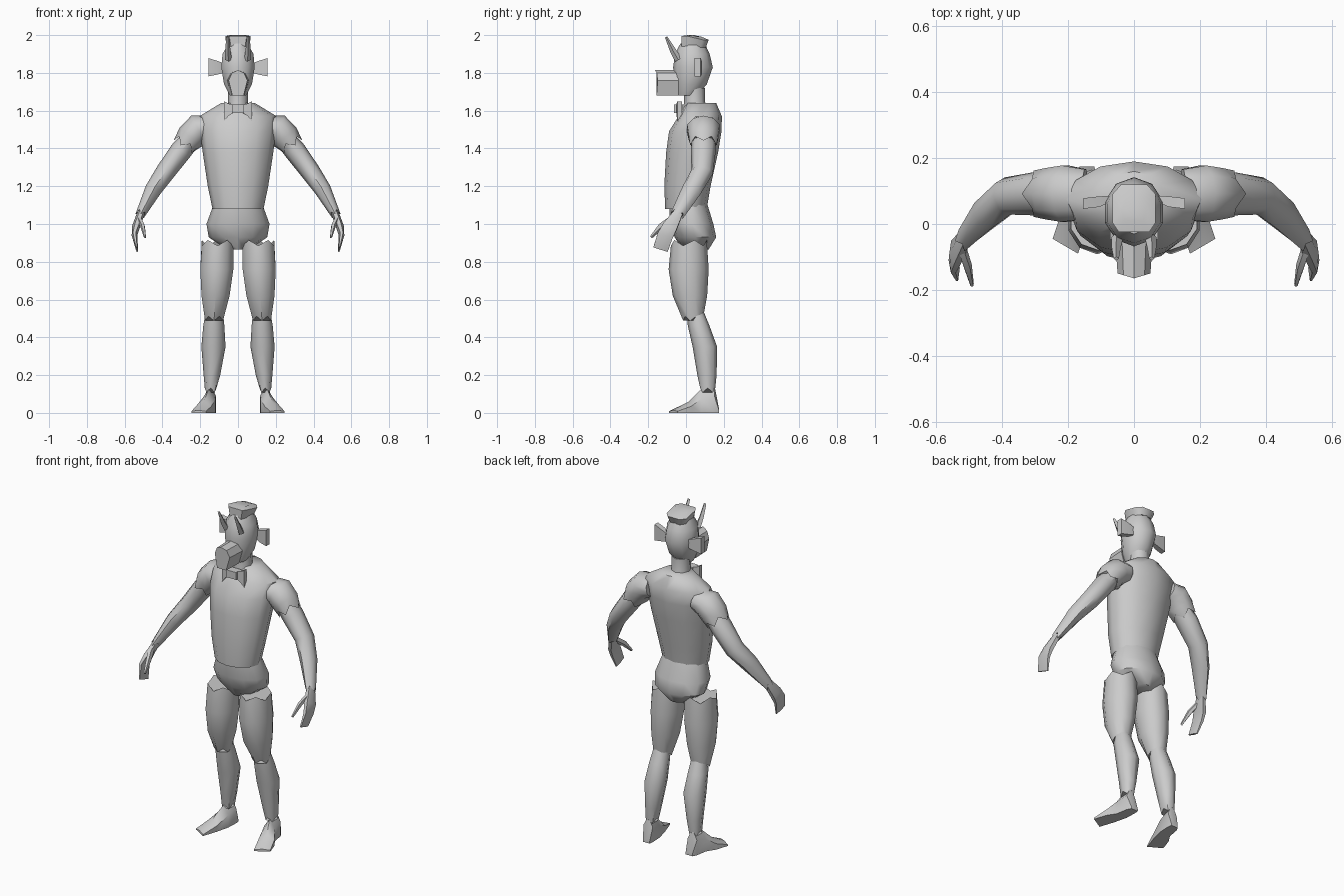
import bpy, bmesh, math
from mathutils import Vector

cube = bpy.data.objects.get("Cube")
if cube:
    bpy.data.objects.remove(cube, do_unlink=True)

GREY = (0.6, 0.6, 0.6, 1)
mat = bpy.data.materials.new("light grey")
mat.use_nodes = True
mat.diffuse_color = GREY
mat.node_tree.nodes["Principled BSDF"].inputs["Base Color"].default_value = GREY


def loft(name, rings, angle=50):
    """Skin a list of equal-length rings and cap both ends."""
    bm = bmesh.new()
    rows = [[bm.verts.new(p) for p in r] for r in rings]
    n = len(rows[0])
    for a, b in zip(rows, rows[1:]):
        for i in range(n):
            j = (i + 1) % n
            bm.faces.new((a[i], a[j], b[j], b[i]))
    bm.faces.new(rows[0])
    bm.faces.new(rows[-1])
    bmesh.ops.recalc_face_normals(bm, faces=bm.faces)
    mesh = bpy.data.meshes.new(name)
    bm.to_mesh(mesh)
    bm.free()
    mesh.materials.append(mat)
    ob = bpy.data.objects.new(name, mesh)
    bpy.context.collection.objects.link(ob)
    bpy.ops.object.select_all(action='DESELECT')
    ob.select_set(True)
    bpy.context.view_layer.objects.active = ob
    bpy.ops.object.shade_smooth_by_angle(angle=math.radians(angle))
    return ob


def oval(z, x, rx, front, back, n=10, jag=0.0):
    """Level ring with its own front and back depth; jag makes a zigzag edge."""
    mid = (front + back) / 2
    ring = []
    for i in range(n):
        t = math.tau * i / n + math.pi / 2
        ring.append(Vector((x + rx * math.cos(t), mid + (back - front) / 2 * math.sin(t),
                            z + jag * (-1) ** i)))
    return ring


def limb(points, n=8, jag=0.0):
    """Rings square to a path of (position, side radius, depth radius)."""
    pos = [Vector(p[0]) for p in points]
    rings = []
    for k, (_, ra, rb) in enumerate(points):
        d = (pos[min(k + 1, len(pos) - 1)] - pos[max(k - 1, 0)]).normalized()
        a = d.cross(Vector((0, 1, 0))).normalized()
        b = d.cross(a)
        shift = jag if k == len(pos) - 1 else 0
        rings.append([pos[k] + a * ra * math.cos(math.tau * i / n)
                      + b * rb * math.sin(math.tau * i / n)
                      + d * shift * (-1) ** i for i in range(n)])
    return rings


def pair(name, rings, angle=50):
    """Make the left part and its mirrored right twin."""
    loft("left_" + name, rings, angle)
    loft("right_" + name, [[(-p[0], p[1], p[2]) for p in r] for r in rings], angle)


# Torso, pelvis and neck
loft("torso", [oval(z, 0, w, f, b, 12) for z, w, f, b in (
    (1.08, .135, -.11, .11), (1.2, .16, -.115, .13), (1.38, .187, -.105, .17),
    (1.49, .2, -.09, .188), (1.57, .205, -.04, .19), (1.64, .09, .0, .16))])
loft("pelvis", [oval(z, 0, w, f, b, 12) for z, w, f, b in (
    (1.115, .125, -.09, .11), (1.0, .167, -.085, .145),
    (.93, .155, -.06, .16), (.865, .06, -.02, .12))])
loft("neck", [oval(1.58, 0, .065, -.02, .12, 8), oval(1.65, 0, .052, -.01, .1, 8),
              oval(1.72, 0, .055, -.01, .1, 8)])

# Head
loft("head", [oval(z, 0, w, f, b) for z, w, f, b in (
    (1.68, .045, -.05, .06), (1.74, .078, -.06, .11), (1.83, .093, -.068, .142),
    (1.9, .086, -.058, .125), (1.955, .055, -.03, .1))])


# Snout, a faceted muzzle with a slightly bowed tip
def muzzle(y, bow, s):
    half = [(0, 1.815), (.032, 1.8), (.05, 1.76), (.03, 1.68)]
    full = half + [(-x, z) for x, z in half[:0:-1]]
    return [(x * s, y + bow * abs(x), z) for x, z in full]


loft("snout", [muzzle(-.04, 0, 1.15), muzzle(-.165, .3, 1)], 40)


# Flat cap, flaring upward
def cap_ring(w, front, back, zf, zb):
    return [(-w * .7, front, zf), (w * .7, front, zf), (w, front + .03, zf), (w, back - .03, zb),
            (w * .6, back, zb), (-w * .6, back, zb), (-w, back - .03, zb), (-w, front + .03, zf)]


loft("cap", [cap_ring(.052, -.025, .105, 1.935, 1.935),
             cap_ring(.066, -.025, .12, 1.995, 1.975),
             cap_ring(.04, .01, .08, 2.0, 1.992)])


# Ears and upright brow horns
def slab(x, y, z, dy, dz):
    return [(x, y - dy, z - dz), (x, y + dy, z - dz), (x, y + dy, z + dz), (x, y - dy, z + dz)]


pair("ear", [slab(.075, .075, 1.825, .01, .025), slab(.105, .068, 1.827, .016, .035),
             slab(.155, .062, 1.83, .016, .048)], 30)
pair("brow_horn", limb([((.05, -.04, 1.87), .018, .02), ((.054, -.07, 1.92), .014, .016),
                        ((.054, -.105, 1.99), .008, .007)], 4), 30)

# Bow tie: knot and wings
loft("tie_knot", [slab(x, -.04, 1.61, .024, .022) for x in (-.032, .032)], 30)
pair("tie_wing", [slab(.02, -.036, 1.61, .016, .02), slab(.05, -.036, 1.605, .014, .032),
                  slab(.073, -.034, 1.597, .012, .052)], 30)

# Arms
pair("sleeve", limb([((.15, .09, 1.515), .06, .08), ((.21, .092, 1.505), .078, .09),
                     ((.25, .092, 1.46), .077, .082), ((.278, .092, 1.42), .064, .074)],
                    10, .018))
pair("arm", limb([((.24, .092, 1.46), .052, .06), ((.3, .092, 1.39), .058, .066),
                  ((.385, .085, 1.275), .052, .058), ((.45, .03, 1.18), .044, .053),
                  ((.517, -.045, 1.05), .024, .036)], 8, .014))
pair("hand", limb([((.513, -.04, 1.06), .02, .028), ((.54, -.085, .985), .021, .045),
                   ((.548, -.11, .94), .015, .048), ((.535, -.135, .865), .006, .046)], 6))
pair("thumb", limb([((.523, -.075, 1.03), .014, .018), ((.505, -.13, .99), .013, .018),
                    ((.492, -.185, .93), .006, .008)], 5))

# Legs
pair("thigh", [oval(.9, .108, .088, -.08, .11, 10, .015), oval(.76, .112, .092, -.092, .12),
               oval(.62, .119, .078, -.07, .112), oval(.5, .127, .05, -.015, .092, 10, .012)])
pair("calf", [oval(.55, .125, .044, .0, .088, 8), oval(.46, .128, .056, .01, .125, 8),
              oval(.35, .13, .064, .035, .165, 8), oval(.2, .138, .044, .06, .162, 8),
              oval(.12, .145, .031, .075, .155, 8, .012)])


# Feet, splayed wedges
def sole(y, x0, x1, top, skew=0):
    mid = (x0 + x1) / 2
    return [(x0, y, 0), (x1, y + skew, 0), (x1, y + skew, top * .6),
            (mid, y + skew / 2, top), (x0, y, top * .6)]


pair("foot", [sole(.175, .12, .165, .02), sole(.15, .117, .178, .15),
              sole(.08, .12, .19, .125), sole(.0, .14, .222, .06, .03),
              sole(-.09, .17, .247, .014, .045)], 40)
